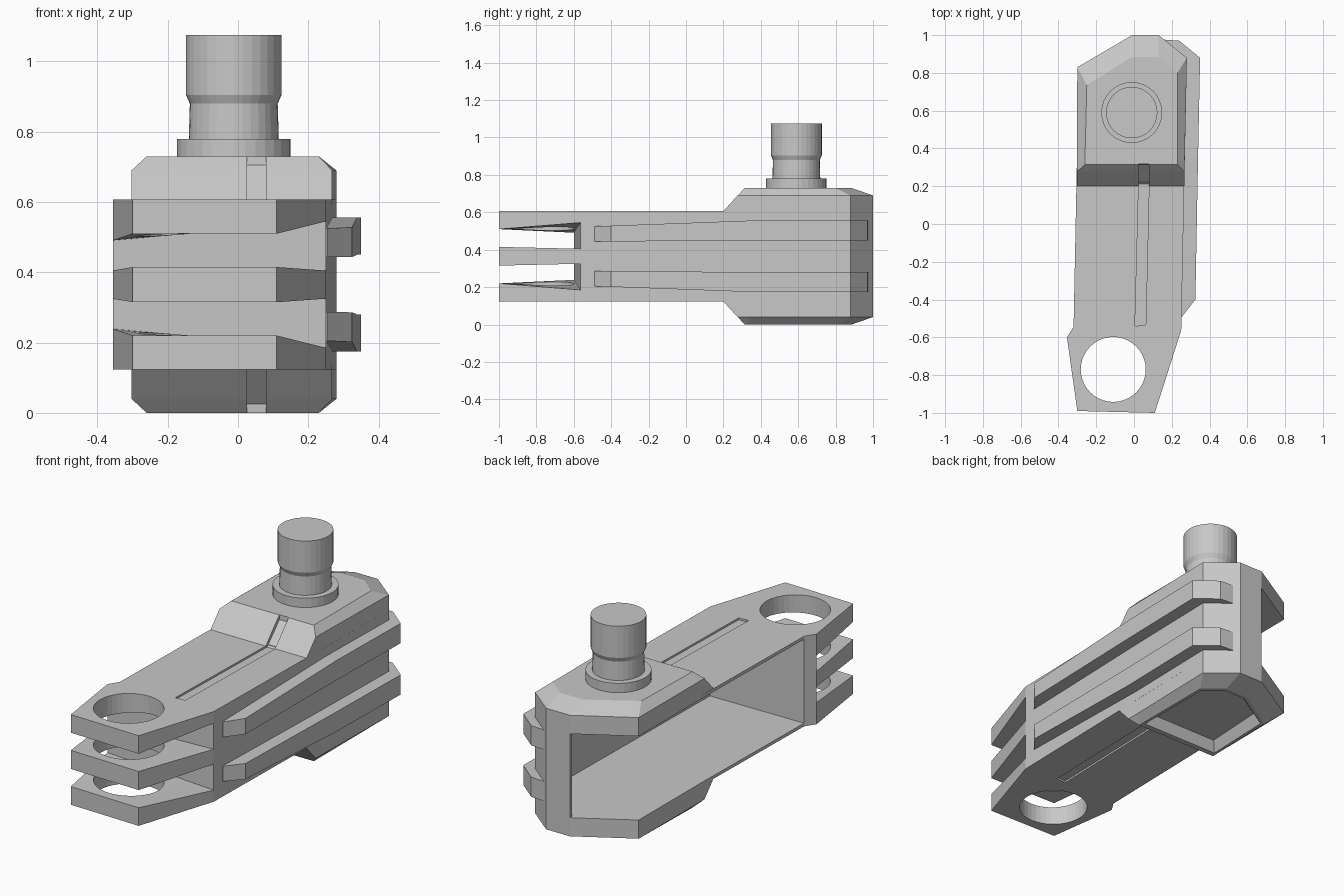
import bpy, bmesh, math

old = bpy.data.objects.get("Cube")
if old:
    bpy.data.objects.remove(old, do_unlink=True)

MID = 0.365            # height of the symmetry plane
ROOF, INNER = 0.607, 0.59   # outer and inner height of the arm's top plate

grey = bpy.data.materials.new("plain grey")
grey.use_nodes = True
COLOUR = (0.58, 0.58, 0.58, 1)
grey.diffuse_color = COLOUR
grey.node_tree.nodes["Principled BSDF"].inputs["Base Color"].default_value = COLOUR


def keep(z):
    return z


def flip(z):
    return 2 * MID - z


SIDES = (("upper", keep), ("lower", flip))


def finish(name, bm):
    bmesh.ops.recalc_face_normals(bm, faces=bm.faces)
    mesh = bpy.data.meshes.new(name)
    bm.to_mesh(mesh)
    bm.free()
    mesh.materials.append(grey)
    ob = bpy.data.objects.new(name, mesh)
    bpy.context.scene.collection.objects.link(ob)


def loft(rings):
    """Closed solid through rings of equal point count."""
    bm = bmesh.new()
    loops = [[bm.verts.new(p) for p in ring] for ring in rings]
    bm.faces.new(loops[0])
    bm.faces.new(loops[-1])
    for a, b in zip(loops, loops[1:]):
        for i in range(len(a)):
            j = (i + 1) % len(a)
            bm.faces.new((a[i], a[j], b[j], b[i]))
    bmesh.ops.recalc_face_normals(bm, faces=bm.faces)
    return bm


def at(points, z):
    return [(x, y, z) for x, y in points]


def prism(name, outline, low, high):
    finish(name, loft([at(outline, low), at(outline, high)]))


def pierced_plate(name, outline, hole, low, high):
    """Plate with one hole; low and high give the height at x, y."""
    bm = bmesh.new()
    loops = [[bm.verts.new((x, y, 0)) for x, y in pts] for pts in (outline, hole)]
    edges = [bm.edges.new((lp[i - 1], lp[i])) for lp in loops for i in range(len(lp))]
    bmesh.ops.triangle_fill(bm, use_beauty=True, edges=edges, normal=(0, 0, 1))
    faces = list(bm.faces)
    twin = {v: bm.verts.new((v.co.x, v.co.y, high(v.co.x, v.co.y))) for lp in loops for v in lp}
    for f in faces:
        bm.faces.new([twin[v] for v in f.verts])
    for lp in loops:
        for i in range(len(lp)):
            bm.faces.new((lp[i - 1], lp[i], twin[lp[i]], twin[lp[i - 1]]))
        for v in lp:
            v.co.z = low(v.co.x, v.co.y)
    finish(name, bm)


# Three fork plates with a pin hole and flared gaps
def depth(y):
    return min(1, max(0, (y + 1) / 0.42))


def gap_top(x, y):
    return 0.51 + depth(y) * (0.055 * (x + 0.355) / 0.605 - 0.02)


def gap_floor(x, y):
    return 0.415 - 0.01 * depth(y)


fork = [(-0.30, -0.99), (0.11, -1.0), (0.25, -0.563), (-0.355, -0.60)]
pin = [(-0.11 + 0.172 * math.cos(i * math.tau / 40), -0.77 + 0.172 * math.sin(i * math.tau / 40))
       for i in range(40)]
for label, side in SIDES:
    pierced_plate(label + "_fork_plate", fork, pin,
                  lambda x, y: side(gap_top(x, y)), lambda x, y: side(ROOF))
pierced_plate("middle_fork_plate", fork, pin,
              lambda x, y: flip(gap_floor(x, y)), gap_floor)

# Wall behind the fork, and the thin wall along the left side and rear
prism("fork_wall", [(-0.355, -0.60), (0.25, -0.563), (0.25, -0.54), (-0.32, -0.545)],
      flip(ROOF), ROOF)
prism("side_wall", [(0.25, -0.563), (0.28, 0.88), (0.13, 1.0), (-0.01, 1.0), (-0.01, 0.98),
                    (0.125, 0.98), (0.26, 0.87), (0.235, -0.563)], flip(ROOF), ROOF)

# Arm plates: a backing sheet and a skin with the long groove
arm = [(-0.355, -0.60), (0.25, -0.563), (0.268, 0.30), (-0.303, 0.30), (-0.32, -0.55)]
groove = [(0.005, -0.54), (0.062, -0.535), (0.08, 0.22), (0.025, 0.22)]
SHEET = 0.597
for label, side in SIDES:
    prism(label + "_arm_sheet", arm, side(INNER), side(SHEET))
    pierced_plate(label + "_arm_skin", arm, groove,
                  lambda x, y: side(SHEET), lambda x, y: side(ROOF))


# Sloped front of the head, in three strips so the middle one sits back as a groove
def strip(xs_base, xs_cap, slope):
    rings = []
    for y, z in slope:
        a, b = xs_cap if z == slope[-1][1] else xs_base
        rings.append([(a, y, z), (b, y, z), (b, 0.33, z), (a, 0.33, z)])
    return rings


face = [(0.20, INNER), (0.20, ROOF), (0.276, 0.69), (0.315, 0.73)]
sunk = [(0.212, INNER), (0.212, SHEET), (0.316, 0.705), (0.318, 0.73)]
STRIPS = (("right", (-0.303, 0.025), (-0.26, 0.025), face),
          ("middle", (0.025, 0.08), (0.025, 0.08), sunk),
          ("left", (0.08, 0.268), (0.08, 0.23), face))

# Chamfered rear of the head
base = [(-0.303, 0.33), (0.268, 0.33), (0.28, 0.88), (0.13, 1.0), (-0.01, 1.0), (-0.30, 0.83)]
cap = [(-0.26, 0.33), (0.23, 0.33), (0.23, 0.80), (0.13, 0.885), (-0.01, 0.885), (-0.25, 0.735)]

for label, side in SIDES:
    for part, xs_base, xs_cap, slope in STRIPS:
        rings = strip(xs_base, xs_cap, slope)
        finish(f"{label}_{part}_slope", loft([[(x, y, side(z)) for x, y, z in r] for r in rings]))
    bm = loft([at(base, side(INNER)), at(base, side(0.69)), at(cap, side(0.73))])
    if label == "lower":
        # Tapered recess in the underside
        bm.normal_update()
        under = min(bm.faces, key=lambda f: f.calc_center_median().z)
        bmesh.ops.inset_individual(bm, faces=[under], thickness=0.02)
        bmesh.ops.inset_individual(bm, faces=[under], thickness=0.035, depth=-0.055)
    finish(label + "_head", bm)

# Two side ribs that wrap round the rear corner
rib = [(0.245, -0.49), (0.255, -0.49), (0.325, -0.40), (0.339, 0.35), (0.35, 0.88),
       (0.24, 0.97), (0.16, 0.976), (0.15, 0.972), (0.268, 0.875), (0.262, 0.35)]


def taper(start, end, y):
    return start + (end - start) * min(1, max(0, (y + 0.49) / 0.84))


for label, side in SIDES:
    bm = loft([[(x, y, side(taper(0.443, 0.45, y))) for x, y in rib],
               [(x, y, side(taper(0.525, 0.556, y))) for x, y in rib]])
    bmesh.ops.triangulate(bm, faces=[f for f in bm.faces if len(f.verts) > 4])
    finish(label + "_side_rib", bm)

# Turned post on the head
SEGMENTS = 32
profile = [(0.161, 0.72), (0.161, 0.78), (0.128, 0.78), (0.125, 0.88), (0.136, 0.905), (0.136, 1.075)]
turns = [i * math.tau / SEGMENTS for i in range(SEGMENTS)]
finish("post", loft([[(-0.012 + r * math.cos(t), 0.59 + r * math.sin(t), z) for t in turns]
                     for r, z in profile]))
